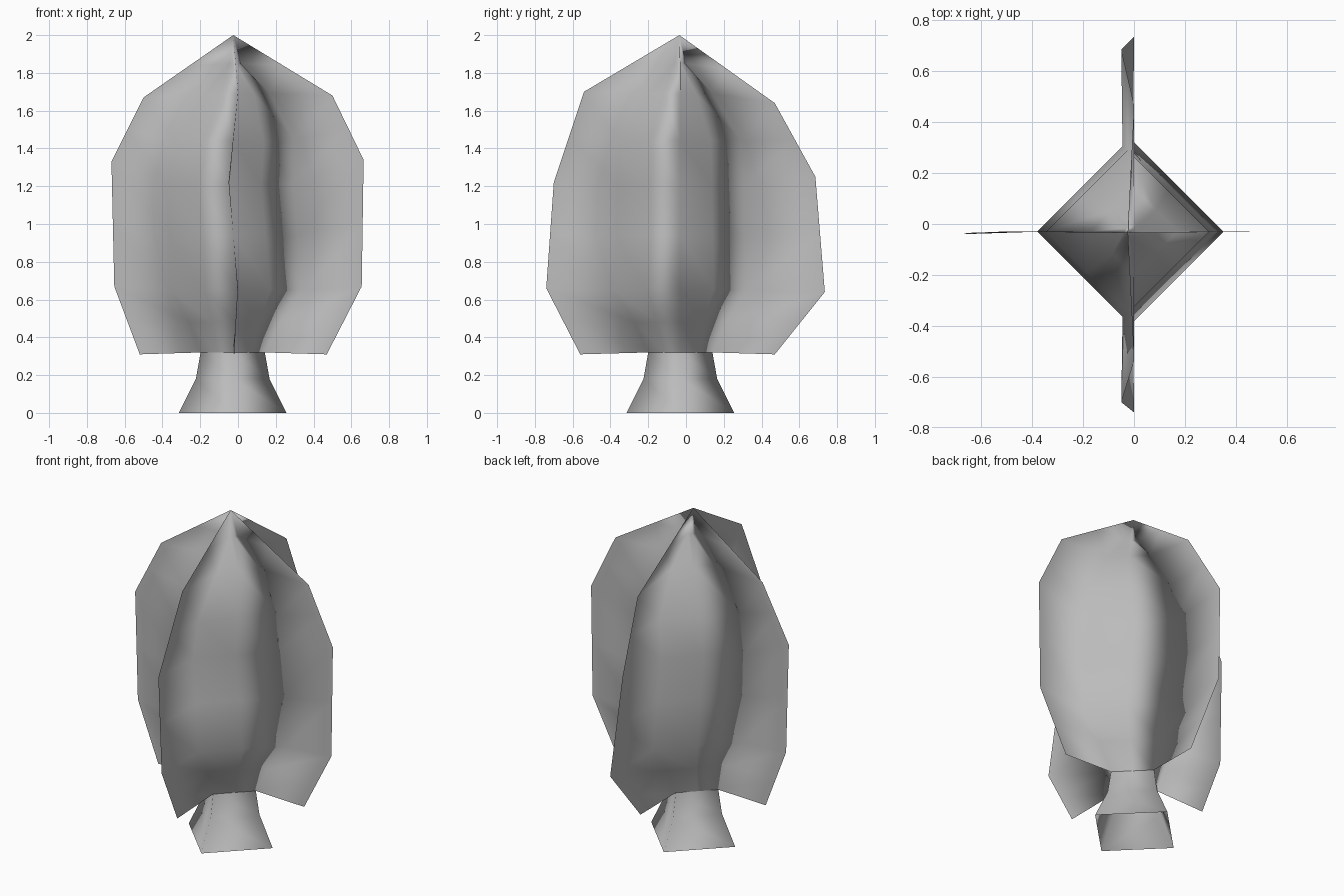
import bpy
from mathutils import Vector

if "Cube" in bpy.data.objects:
    bpy.data.objects.remove(bpy.data.objects["Cube"])

grey = bpy.data.materials.new("plain grey")
grey.diffuse_color = (0.5, 0.5, 0.5, 1)
grey.use_nodes = True
grey.node_tree.nodes["Principled BSDF"].inputs["Base Color"].default_value = grey.diffuse_color


def build(name, verts, faces):
    mesh = bpy.data.meshes.new(name)
    mesh.from_pydata(verts, [], faces)
    mesh.materials.append(grey)
    obj = bpy.data.objects.new(name, mesh)
    bpy.context.collection.objects.link(obj)
    for p in mesh.polygons:
        p.use_smooth = True
    return obj


APEX = Vector((-0.025, -0.035, 2.0))

# Rim points of the four fins, from below the apex down to the trunk
RIMS = [
    [(0.50, -0.03, 1.68), (0.665, -0.03, 1.34), (0.655, -0.03, 0.67), (0.47, -0.03, 0.31)],
    [(0.0, 0.47, 1.64), (-0.05, 0.685, 1.25), (0.0, 0.735, 0.64), (-0.02, 0.47, 0.31)],
    [(-0.50, -0.03, 1.67), (-0.67, -0.04, 1.33), (-0.655, -0.035, 0.67), (-0.52, -0.03, 0.31)],
    [(0.0, -0.54, 1.70), (-0.05, -0.70, 1.22), (0.0, -0.74, 0.66), (-0.02, -0.56, 0.31)],
]

# Diamond core rings: height, radius, centre x
RINGS = [
    (1.85, 0.03, -0.012), (1.69, 0.17, 0.0), (1.44, 0.32, -0.025), (1.21, 0.335, -0.045),
    (0.94, 0.34, -0.025), (0.65, 0.355, -0.003), (0.48, 0.24, -0.015), (0.32, 0.17, -0.028),
]


def rim_line(points):
    # insert a midpoint between neighbouring rim points
    pts = [APEX] + [Vector(p) for p in points]
    out = []
    for a, b in zip(pts, pts[1:]):
        out += [(a + b) / 2, b]
    return out


# Crown: diamond core with four flat fins, welded along the core corners
verts, faces = [APEX], []
DIRS = [(1, 0), (0, 1), (-1, 0), (0, -1)]
rims = [rim_line(r) for r in RIMS]
for i, (z, r, cx) in enumerate(RINGS):
    corners = [Vector((cx + dx * r, -0.03 + dy * r, z)) for dx, dy in DIRS]
    for k in range(4):
        verts += [corners[k], (corners[k] + corners[(k + 1) % 4]) / 2, rims[k][i]]


def idx(i, k, part):
    # part 0 = core corner, 1 = middle of core side, 2 = fin rim
    return 1 + i * 12 + (k % 4) * 3 + part


for k in range(4):
    strips = [((k, 0), (k, 1)), ((k, 1), (k + 1, 0)), ((k, 2), (k, 0))]
    for a, b in strips:
        faces.append((0, idx(0, *a), idx(0, *b)))
        for i in range(len(RINGS) - 1):
            faces.append((idx(i, *a), idx(i + 1, *a), idx(i + 1, *b), idx(i, *b)))
build("crown", verts, faces)

# Trunk: flared four-sided tube, open at the bottom
TRUNK = [(0.32, 0.17), (0.18, 0.195), (0.0, 0.285)]
verts, faces = [], []
for z, r in TRUNK:
    verts += [(-0.028 + dx * r, -0.03 + dy * r, z) for dx, dy in DIRS]
for i in range(len(TRUNK) - 1):
    for k in range(4):
        n = (k + 1) % 4
        faces.append((i * 4 + k, i * 4 + 4 + k, i * 4 + 4 + n, i * 4 + n))
build("trunk", verts, faces)
